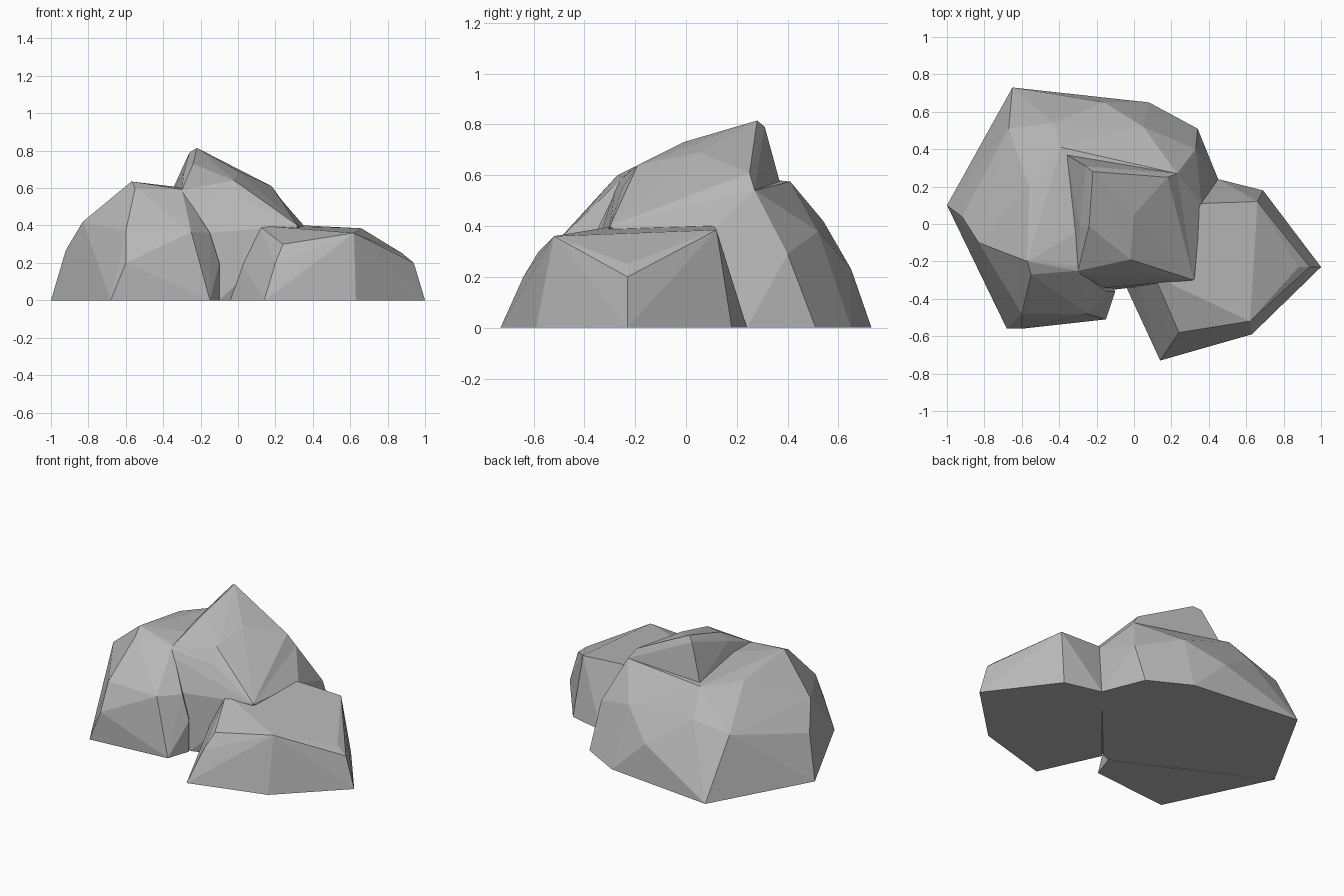
import bpy
import bmesh

default_cube = bpy.data.objects.get("Cube")
if default_cube:
    bpy.data.objects.remove(default_cube, do_unlink=True)

stone_grey = bpy.data.materials.new("stone_grey")
stone_grey.use_nodes = True
stone_colour = (.48, .48, .48, 1)
stone_grey.diffuse_color = stone_colour
stone_grey.node_tree.nodes["Principled BSDF"].inputs["Base Color"].default_value = stone_colour


def faceted_rock(name, *corner_groups):
    """Wrap a tight faceted shell around groups of named corners."""
    mesh = bpy.data.meshes.new(name)
    shell = bmesh.new()
    for group in corner_groups:
        for position in group.values():
            shell.verts.new(position)
    result = bmesh.ops.convex_hull(shell, input=shell.verts[:])
    unused = set(result["geom_interior"] + result["geom_unused"])
    loose = [item for item in unused if isinstance(item, bmesh.types.BMVert)]
    bmesh.ops.delete(shell, geom=loose, context="VERTS")
    bmesh.ops.dissolve_limit(shell, angle_limit=.03,
                             verts=shell.verts[:], edges=shell.edges[:])
    bmesh.ops.recalc_face_normals(shell, faces=shell.faces[:])
    shell.to_mesh(mesh)
    shell.free()
    mesh.materials.append(stone_grey)
    rock = bpy.data.objects.new(name, mesh)
    bpy.context.collection.objects.link(rock)
    return rock


# Left flank, shared by the main boulder and the front buttress
left_flank = {
    "left_foot": (-1, .1, 0),
    "left_lower_band": (-.93, .04, .19),
    "left_upper_band": (-.92, .04, .27),
    "left_brow": (-.83, -.1, .42),
    "left_shoulder_front": (-.57, -.2, .635),
    "left_shoulder_back": (-.56, .2, .58),
    "rim_left": (-.55, -.27, .6),
    "rim_middle": (-.3, -.25, .59),
}

# Back slope of the main boulder
back_slope = {
    "back_left_foot": (-.65, .73, 0),
    "back_middle_foot": (.08, .65, 0),
    "back_right_foot": (.34, .51, 0),
    "back_left_lower_band": (-.66, .53, .31),
    "back_left_upper_band": (-.67, .51, .37),
    "back_middle_bulge": (-.16, .65, .23),
    "back_ledge_left": (-.43, .54, .42),
    "back_ledge_left_low": (-.43, .55, .34),
    "back_ledge_right": (.05, .52, .38),
    "back_crown": (-.39, .41, .575),
    "back_right_edge": (.33, .4, .29),
}

# Right flank and recessed front wall of the main boulder
right_flank = {
    "right_foot": (.45, .24, 0),
    "right_saddle": (.36, .11, .39),
    "right_crown": (.23, .27, .54),
    "right_front_corner": (.32, -.3, .4),
    "rim_right": (0, -.25, .55),
    "recess_top_left": (-.15, -.34, .36),
    "recess_top_right": (.11, -.28, .4),
    "recess_foot_left": (-.1, -.35, 0),
    "recess_foot_right": (-.04, -.33, 0),
}

# Front buttress, standing proud of the recess
buttress_face = {
    "outer_foot": (-.68, -.56, 0),
    "outer_knee": (-.6, -.56, .2),
    "outer_top": (-.6, -.48, .37),
    "inner_top": (-.25, -.48, .365),
    "inner_foot": (-.15, -.51, 0),
    "return_top": (-.15, -.36, .36),
    "return_knee": (-.1, -.36, .2),
    "return_foot": (-.1, -.36, 0),
}

# Peak slab with a steep step on its front slope
peak_crest = {
    "summit": (-.22, .28, .815),
    "summit_left": (-.26, .31, .79),
    "crest_right_end": (.18, .25, .61),
    "crest_right_middle": (0, .05, .69),
    "step_top_left": (-.24, -.01, .73),
    "step_top_right": (-.02, -.19, .64),
    "step_foot_left": (-.29, -.02, .68),
    "step_foot_right": (0, -.25, .55),
}
peak_base = {
    "base_back_left": (-.36, .37, .57),
    "base_right": (.23, .27, .54),
    "base_front_right": (.32, -.3, .4),
    "base_front_left": (-.3, -.25, .59),
}

# Low side rock
side_foot = {
    "inner_foot": (-.04, -.34, 0),
    "front_foot": (.14, -.73, 0),
    "front_right_foot": (.63, -.59, 0),
    "tip_foot": (1, -.23, 0),
    "back_right_foot": (.69, .18, 0),
    "back_foot": (.45, .24, 0),
}
side_top = {
    "inner_knee": (.02, -.31, .2),
    "inner_top": (.11, -.28, .4),
    "front_knee": (.2, -.64, .2),
    "front_top": (.24, -.58, .3),
    "front_right_top": (.62, -.52, .36),
    "tip_knee": (.94, -.23, .2),
    "tip_top": (.88, -.23, .25),
    "back_right_knee": (.69, .13, .2),
    "back_right_top": (.66, .12, .385),
    "back_top": (.36, .11, .4),
}

faceted_rock("main_boulder", left_flank, back_slope, right_flank)
faceted_rock("front_buttress", left_flank, buttress_face)
faceted_rock("peak_slab", peak_crest, peak_base)
faceted_rock("side_rock", side_foot, side_top)
